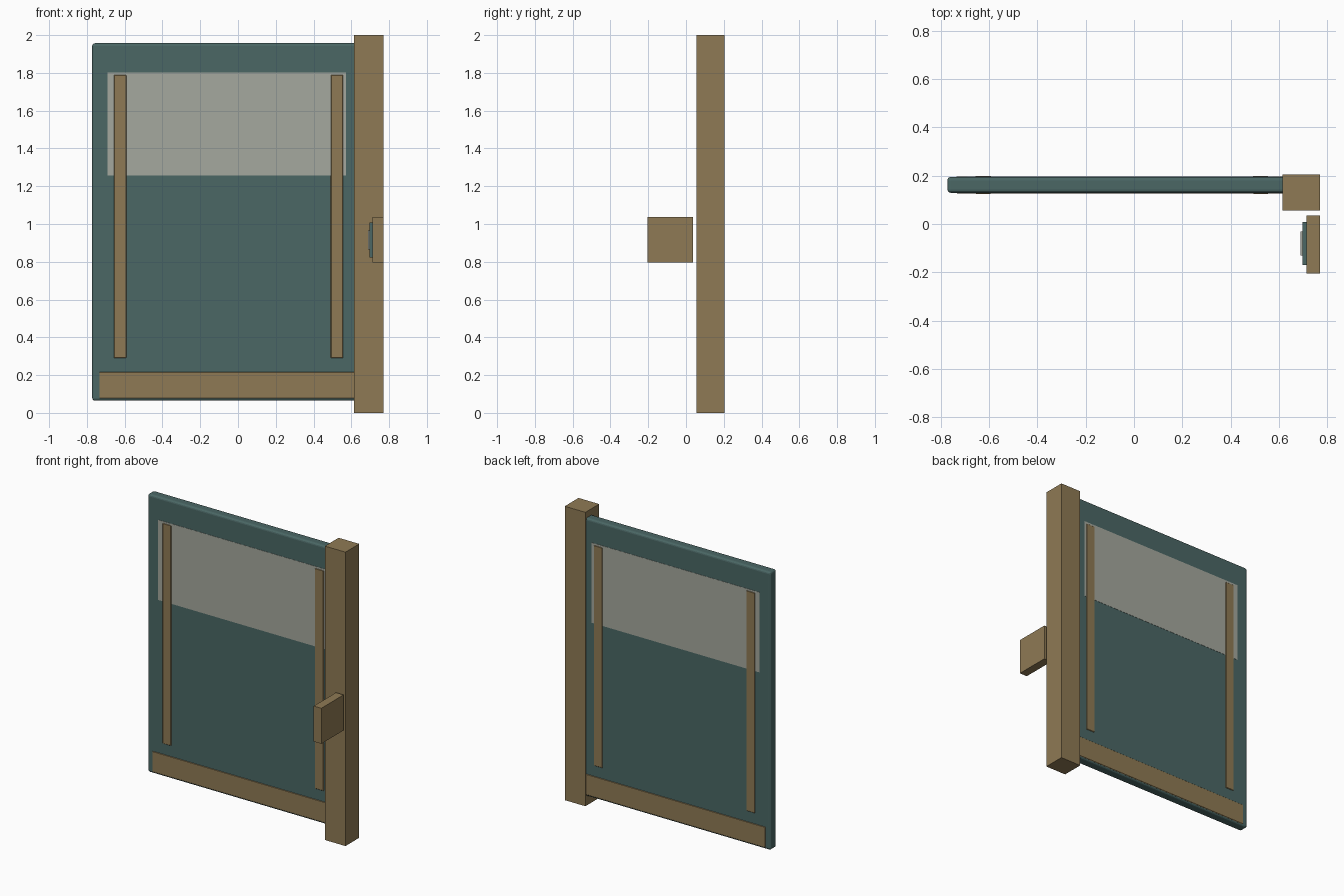
import bpy
import bmesh

if "Cube" in bpy.data.objects:
    bpy.data.objects.remove(bpy.data.objects["Cube"], do_unlink=True)


def make_material(name, colour):
    mat = bpy.data.materials.new(name)
    mat.use_nodes = True
    mat.diffuse_color = (*colour, 1)
    mat.node_tree.nodes["Principled BSDF"].inputs["Base Color"].default_value = (*colour, 1)
    return mat


wood = make_material("tan wood", (0.275, 0.195, 0.089))
teal = make_material("dark teal", (0.069, 0.136, 0.130))
pale = make_material("pale grey", (0.376, 0.392, 0.342))


def box(name, x, y, z, mat, bevel=0, segments=1):
    """Box spanning the given (low, high) ranges, with optional bevel."""
    spans = (x, y, z)
    bm = bmesh.new()
    bmesh.ops.create_cube(bm, size=1)
    for v in bm.verts:
        v.co = [(lo + hi) / 2 + c * (hi - lo) for c, (lo, hi) in zip(v.co, spans)]
    mesh = bpy.data.meshes.new(name)
    bm.to_mesh(mesh)
    bm.free()
    mesh.materials.append(mat)
    obj = bpy.data.objects.new(name, mesh)
    bpy.context.collection.objects.link(obj)
    if bevel:
        mod = obj.modifiers.new("rounded edges", "BEVEL")
        mod.width = bevel
        mod.segments = segments
    return obj


# Door leaf and hinge post
MID = 0.162
box("door_panel", (-0.772, 0.66), (MID - 0.033, MID + 0.033), (0.065, 1.957), teal, 0.014, 3)
box("side_post", (0.615, 0.77), (0.056, 0.204), (0, 2), wood)


# Trim that passes through the leaf and shows on both faces
def trim(name, x, z, half, mat, bevel=0):
    return box(name, x, (MID - half, MID + half), z, mat, bevel)


trim("window_pane", (-0.69, 0.573), (1.257, 1.802), 0.0345, pale)
trim("bottom_rail", (-0.735, 0.635), (0.075, 0.217), 0.0355, wood, 0.003)
for side, centre in (("right", -0.624), ("left", 0.524)):
    trim(side + "_upright_strip", (centre - 0.033, centre + 0.033), (0.29, 1.79), 0.037, wood, 0.003)

# Control box with stepped plate and button on its inner side
box("control_box", (0.713, 0.77), (-0.204, 0.036), (0.795, 1.037), wood)
box("control_plate", (0.697, 0.715), (-0.17, 0.008), (0.823, 1.009), teal)
box("control_button", (0.689, 0.699), (-0.131, -0.031), (0.865, 0.965), pale)
